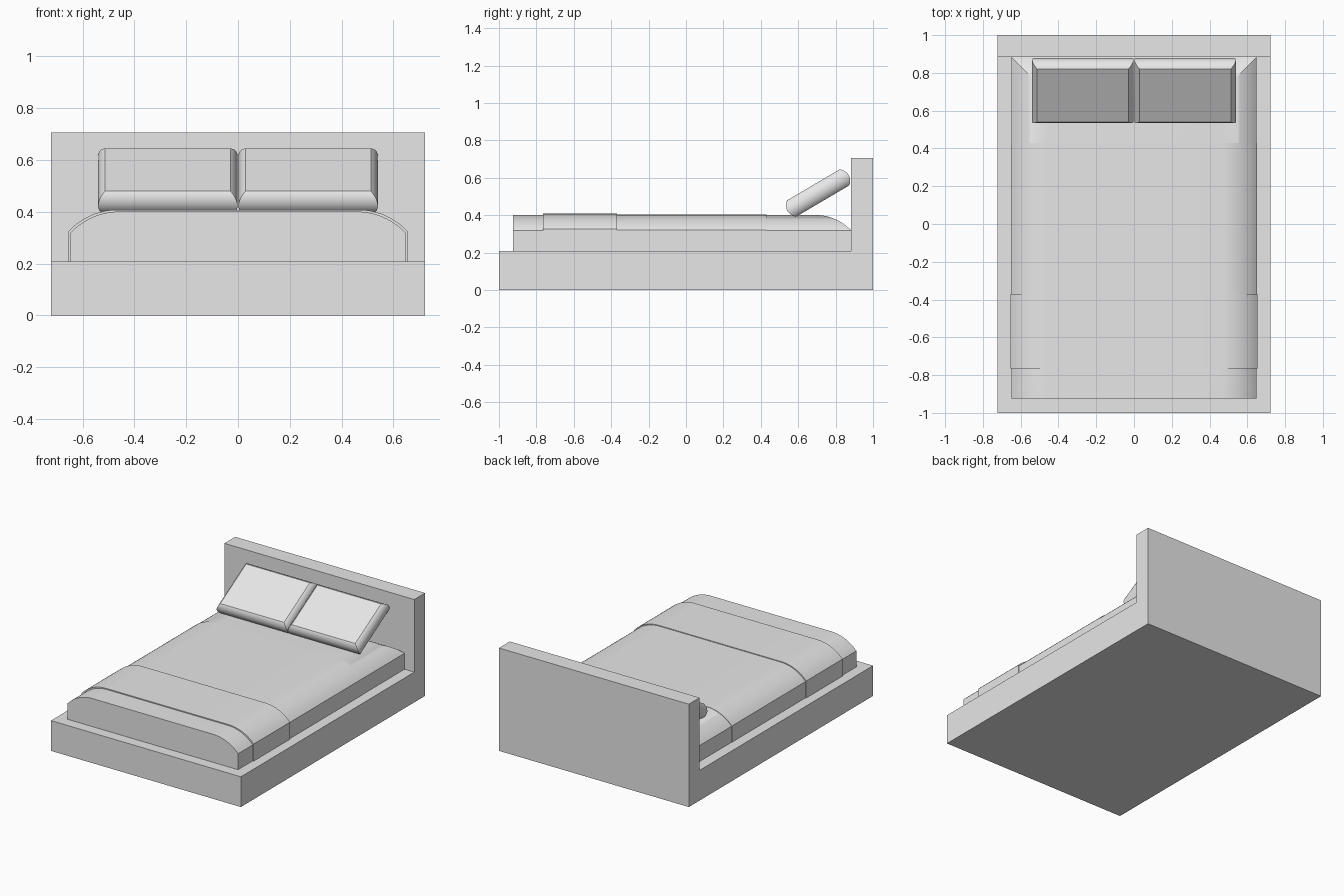
import bpy, bmesh, math
from mathutils import Matrix, Vector

cube = bpy.data.objects.get("Cube")
if cube:
    bpy.data.objects.remove(cube, do_unlink=True)

grey = bpy.data.materials.new("plain_grey")
grey.use_nodes = True
grey.diffuse_color = (0.8, 0.8, 0.8, 1)
grey.node_tree.nodes["Principled BSDF"].inputs["Base Color"].default_value = (0.8, 0.8, 0.8, 1)


def loft(name, loops, matrix=None, smooth=False):
    """Skin a stack of equal-length point loops and cap both ends."""
    bm = bmesh.new()
    rings = [[bm.verts.new(p) for p in loop] for loop in loops]
    n = len(rings[0])
    for a, b in zip(rings, rings[1:]):
        for i in range(n):
            j = (i + 1) % n
            bm.faces.new((a[i], a[j], b[j], b[i]))
    bm.faces.new(rings[0][::-1])
    bm.faces.new(rings[-1])
    bmesh.ops.recalc_face_normals(bm, faces=bm.faces)
    if matrix:
        bm.transform(matrix)
    mesh = bpy.data.meshes.new(name)
    bm.to_mesh(mesh)
    bm.free()
    mesh.materials.append(grey)
    obj = bpy.data.objects.new(name, mesh)
    bpy.context.collection.objects.link(obj)
    if smooth:
        bpy.ops.object.select_all(action='DESELECT')
        bpy.context.view_layer.objects.active = obj
        obj.select_set(True)
        bpy.ops.object.shade_smooth_by_angle(angle=math.radians(25))
    return obj


def rect(x0, x1, y0, y1, z):
    return [(x0, y0, z), (x1, y0, z), (x1, y1, z), (x0, y1, z)]


# Bed frame and headboard: one L-shaped side profile run across the width
BASE_Z, HEAD_Y, W = 0.208, 0.883, 0.722
side = [(-1, 0), (1, 0), (1, 0.707), (HEAD_Y, 0.707), (HEAD_Y, BASE_Z), (-1, BASE_Z)]
loft("bed_frame", [[(x, y, z) for y, z in side] for x in (-W, W)])

# Shoulder arc of the mattress: inset and height, creased at the side, flat at the top
HALF, EDGE_Z, TOP_Z, ARC_W = 0.648, 0.318, 0.401, 0.19
rise = TOP_Z - EDGE_Z
radius = (ARC_W ** 2 + rise ** 2) / (2 * rise)
sweep = math.asin(ARC_W / radius)
STEPS = 12
shoulder = []
for i in range(STEPS + 1):
    a = sweep * (1 - i / STEPS)
    shoulder.append((ARC_W - radius * math.sin(a), TOP_Z - radius * (1 - math.cos(a))))

# Mattress: shoulders on both sides and the head, square at the foot
levels = [(0, BASE_Z)] + shoulder
loft("mattress", [rect(-HALF + d, HALF - d, -0.925, HEAD_Y - d, z) for d, z in levels], smooth=True)


# Covers: thin shells following the mattress section
def cover(name, y0, y1, t):
    right = [(HALF + t, BASE_Z)] + [(HALF + t - d, z + t) for d, z in shoulder]
    section = right + [(-x, z) for x, z in reversed(right)]
    loft(name, [[(x, y, z) for x, z in section] for y in (y0, y1)], smooth=True)


cover("blanket", -0.37, 0.43, 0.002)
cover("folded_throw", -0.765, -0.37, 0.007)

# Pillows: slabs with bulging mitred edges, leaning on the headboard
PW, PL, PT, BULGE = 0.242, 0.1625, 0.05, 0.027
r = (PT ** 2 + BULGE ** 2) / (2 * BULGE)
half_angle = math.asin(PT / r)
loops = []
for i in range(13):
    a = half_angle * (i / 6 - 1)
    b = r * math.cos(a) - (r - BULGE)
    loops.append(rect(-PW - b, PW + b, -PL - b, PL + b, r * math.sin(a)))
tilt = math.radians(30.5)
centre_y, centre_z = 0.706, 0.519
for name, sx in (("pillow_left", 1), ("pillow_right", -1)):
    place = Matrix.Translation(Vector((sx * 0.271, centre_y, centre_z))) @ Matrix.Rotation(tilt, 4, 'X')
    loft(name, loops, place, smooth=True)
